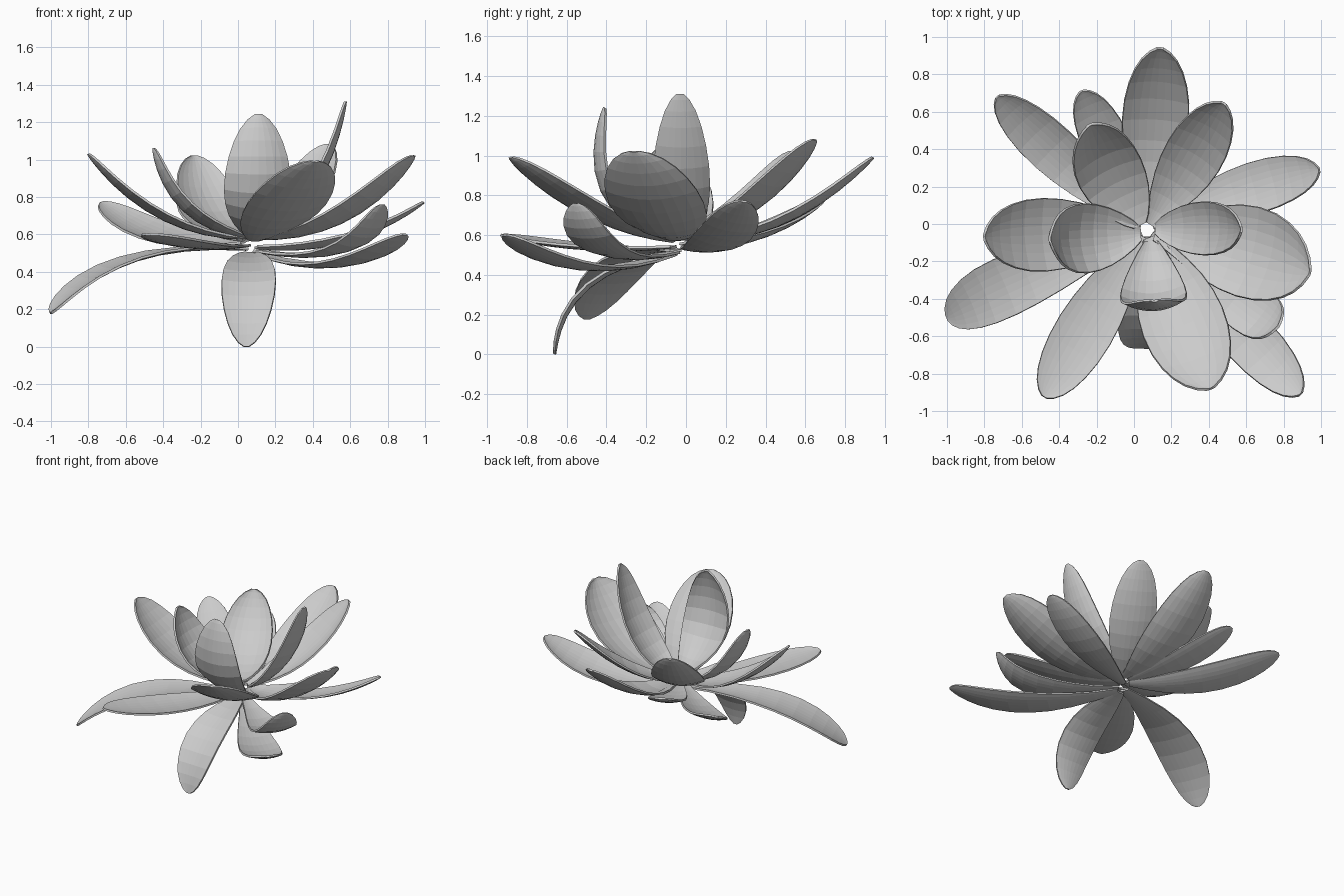
import bpy, bmesh
from math import radians
from mathutils import Vector, Quaternion

if "Cube" in bpy.data.objects:
    bpy.data.objects.remove(bpy.data.objects["Cube"])

# Half-width along the petal: (position, share of full half-width)
PROFILE = [(0, .2), (.1, .4), (.22, .64), (.34, .83), (.46, .95), (.58, 1), (.7, .97),
           (.8, .87), (.88, .72), (.94, .53), (.98, .31), (1, .1)]
ACROSS = 8
CENTRE = Vector((.07, -.03))


def petal(name, base, ctrl, tip, width, cup=.12, roll=0, early=1):
    """Cupped leaf blade swept along a quadratic curve, with thin solid walls.
    roll tilts it about its length; early > 1 moves the widest part to the base."""
    a, b, c = Vector(base), Vector(ctrl), Vector(tip)
    # Pull the base in so the petals meet in the middle
    a.x, a.y = a.xy.lerp(CENTRE, .45)
    bm = bmesh.new()
    rows = []
    out = Vector((c.x - a.x, c.y - a.y, 0)).normalized()
    flat_side = Vector((-out.y, out.x, 0))
    for s, w in PROFILE:
        t = s ** early
        p = a * (1 - t) ** 2 + b * 2 * t * (1 - t) + c * t * t
        tangent = ((b - a) * (1 - t) + (c - b) * t).normalized()
        side = Quaternion(tangent, radians(roll)) @ flat_side
        normal = tangent.cross(side).normalized()
        half = width * w / 2
        row = []
        for i in range(ACROSS + 1):
            u = 2 * i / ACROSS - 1
            lift = cup * width * w * (u * u - .3)
            row.append(bm.verts.new(p + side * half * u + normal * lift))
        rows.append(row)
    for r0, r1 in zip(rows, rows[1:]):
        for i in range(ACROSS):
            bm.faces.new((r0[i], r1[i], r1[i + 1], r0[i + 1]))
    bmesh.ops.recalc_face_normals(bm, faces=bm.faces)
    me = bpy.data.meshes.new(name)
    bm.to_mesh(me)
    bm.free()
    ob = bpy.data.objects.new(name, me)
    bpy.context.collection.objects.link(ob)
    mod = ob.modifiers.new("thickness", 'SOLIDIFY')
    mod.thickness = .013
    mod.offset = 0


# Raised inner petals: base, control, tip, width, cup, roll, early
inner = [
    ((.15, -.02, .59), (.46, -.02, .75), (.575, -.03, 1.31), .285, .12, 0, 1.35),
    ((.11, -.14, .58), (.11, -.56, .72), (.11, -.41, 1.24), .355, .14, 0, 1.2),
    ((.0, .01, .60), (-.17, .32, .65), (-.235, .53, 1.02), .36, .12, 0, 1.3),
    ((.01, -.07, .59), (-.36, -.09, .66), (-.45, -.08, 1.06), .37, .14, 0, 1.3),
    ((.15, -.05, .58), (.6, -.12, .58), (.94, -.26, 1.02), .49, .12),
    ((.11, -.1, .57), (.23, -.47, .63), (.41, -.88, .99), .45, .1),
    ((.09, .04, .58), (.11, .49, .55), (.14, .94, .99), .355, .1),
    ((.1, .02, .58), (.3, .32, .65), (.48, .645, 1.08), .315, .1),
    ((.0, -.03, .58), (-.46, -.06, .6), (-.8, -.07, 1.03), .39, .09),
]
# Spreading and drooping outer petals
outer = [
    ((.0, .0, .56), (-.4, .36, .50), (-.73, .68, .77), .27, .08, -14),
    ((.03, .04, .57), (-.13, .4, .57), (-.28, .71, .8), .25, .08),
    ((.12, .02, .53), (.6, .19, .49), (.99, .29, .77), .28, .08, -10),
    ((.02, -.07, .52), (-.68, -.3, .57), (-1, -.5, .18), .32, .06, 0, .92),
    ((.02, -.09, .54), (-.22, -.5, .5), (-.48, -.925, .6), .31, .06),
    ((.11, -.09, .5), (.57, -.56, .32), (.89, -.91, .6), .28, .08, 0, .92),
    ((.12, -.07, .51), (.68, -.51, .40), (.77, -.55, .76), .28, .08, 0, .95),
    ((.06, -.1, .5), (.06, -.62, .43), (.045, -.66, .0), .29, .06, 0, 1.3),
]
for i, args in enumerate(inner):
    petal(f"inner_petal_{i + 1}", *args)
for i, args in enumerate(outer):
    petal(f"outer_petal_{i + 1}", *args)
